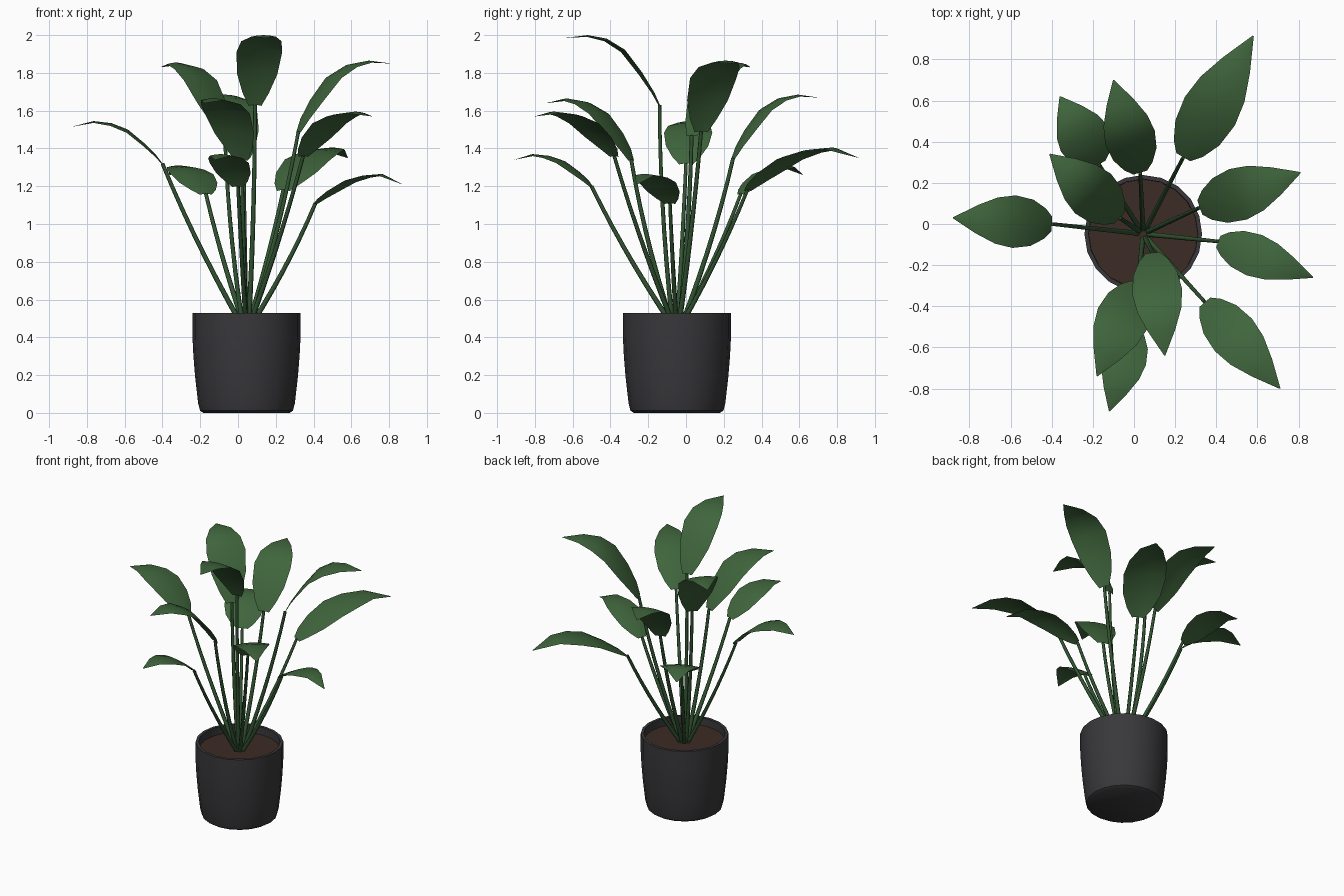
import bpy, bmesh, math
from mathutils import Vector

if "Cube" in bpy.data.objects:
    bpy.data.objects.remove(bpy.data.objects["Cube"])

CX, CY = 0.045, -0.048
SOIL_Z = 0.475


def material(name, rgb):
    m = bpy.data.materials.new(name)
    m.diffuse_color = (*rgb, 1)
    m.use_nodes = True
    m.node_tree.nodes["Principled BSDF"].inputs["Base Color"].default_value = m.diffuse_color
    return m


LEAF = material("leaf_green", (0.05, 0.13, 0.045))
STEM = material("stem_green", (0.03, 0.085, 0.03))
POT = material("dark_pot", (0.04, 0.04, 0.044))
SOIL = material("soil_brown", (0.045, 0.025, 0.018))


def make_object(name, bm, mat, angle=40):
    me = bpy.data.meshes.new(name)
    bm.to_mesh(me)
    bm.free()
    ob = bpy.data.objects.new(name, me)
    bpy.context.collection.objects.link(ob)
    me.materials.append(mat)
    bpy.ops.object.select_all(action='DESELECT')
    ob.select_set(True)
    bpy.context.view_layer.objects.active = ob
    bpy.ops.object.shade_smooth_by_angle(angle=math.radians(angle))
    return ob


def bridge(bm, a, b, closed=True):
    n = len(a)
    for i in range(n if closed else n - 1):
        j = (i + 1) % n
        bm.faces.new((a[i], a[j], b[j], b[i]))


def lathe(name, profile, mat, sides=20, cap=True):
    bm = bmesh.new()
    rings = [[bm.verts.new((CX + r * math.cos(2 * math.pi * i / sides),
                            CY + r * math.sin(2 * math.pi * i / sides), z))
              for i in range(sides)] for r, z in profile]
    for a, b in zip(rings, rings[1:]):
        bridge(bm, a, b)
    if cap:
        bm.faces.new(rings[0][::-1])
    return make_object(name, bm, mat)


# Pot with a rounded foot and an inner wall down to the soil
lathe("pot", [(0.228, 0), (0.246, 0.012), (0.256, 0.05), (0.272, 0.19), (0.281, 0.30),
              (0.286, 0.40), (0.286, 0.53), (0.266, 0.53), (0.264, SOIL_Z - 0.02)], POT)

# Soil disc
bm = bmesh.new()
bm.faces.new([bm.verts.new((CX + 0.265 * math.cos(2 * math.pi * i / 20),
                            CY + 0.265 * math.sin(2 * math.pi * i / 20), SOIL_Z))
              for i in range(20)])
make_object("soil", bm, SOIL)


def stem(name, end, sides=6, steps=7):
    end = Vector(end)
    out = Vector((end.x - CX, end.y - CY, 0))
    start = Vector((CX, CY, SOIL_Z - 0.01)) + out.normalized() * 0.025
    ctrl = (start + end) / 2 + out.normalized() * 0.035
    bm = bmesh.new()
    rings = []
    for k in range(steps + 1):
        t = k / steps
        p = start * (1 - t) ** 2 + ctrl * 2 * t * (1 - t) + end * t * t
        d = ((ctrl - start) * (1 - t) + (end - ctrl) * t).normalized()
        u = d.cross(Vector((-out.y, out.x, 0))).normalized()
        v = d.cross(u)
        r = 0.014 - 0.004 * t
        rings.append([bm.verts.new(p + r * (u * math.cos(a) + v * math.sin(a)))
                      for a in (2 * math.pi * i / sides for i in range(sides))])
    for a, b in zip(rings, rings[1:]):
        bridge(bm, a, b)
    bm.faces.new(rings[0][::-1])
    bm.faces.new(rings[-1])
    make_object(name, bm, STEM, 70)


# Leaf outline: position along leaf, half width share, height share
OUTLINE = [(0, 0.28, 0), (0.07, 0.58, 0.2), (0.2, 0.88, 0.48), (0.38, 1.0, 0.80),
           (0.56, 0.88, 0.95), (0.76, 0.54, 1.0), (1, 0.02, None)]


def leaf(name, base, tip, peak, width):
    base, tip = Vector(base), Vector(tip)
    run = tip - base
    side = Vector((-run.y, run.x, 0)).normalized()
    bm = bmesh.new()
    rows = []
    for t, w, h in OUTLINE:
        p = base.lerp(tip, t)
        p.z = tip.z if h is None else base.z + (peak - base.z) * h
        rows.append([bm.verts.new(p + side * (s * w * width)
                                  - Vector((0, 0, 0.13 * width * w * s * s)))
                     for s in (1, 0.5, 0, -0.5, -1)])
    for a, b in zip(rows, rows[1:]):
        bridge(bm, a, b, closed=False)
    bmesh.ops.recalc_face_normals(bm, faces=bm.faces)
    bm.normal_update()
    if sum(f.normal.z for f in bm.faces) < 0:
        bmesh.ops.reverse_faces(bm, faces=bm.faces)
    make_object(name, bm, LEAF, 60)


# Each leaf: base point, tip point, highest point, half width
LEAVES = [
    ((-0.40, 0.00, 1.32), (-0.88, 0.03, 1.515), 1.545, 0.128),
    ((-0.07, 0.03, 1.47), (-0.41, 0.34, 1.83), 1.855, 0.13),
    ((-0.17, 0.29, 1.16), (-0.36, 0.62, 1.26), 1.31, 0.13),
    ((0.03, 0.25, 1.35), (-0.10, 0.70, 1.67), 1.685, 0.125),
    ((0.24, 0.325, 1.18), (0.58, 0.915, 1.35), 1.405, 0.14),
    ((0.32, 0.08, 1.49), (0.81, 0.25, 1.85), 1.865, 0.13),
    ((0.41, -0.085, 1.11), (0.87, -0.26, 1.21), 1.265, 0.105),
    ((0.345, -0.38, 1.36), (0.71, -0.80, 1.57), 1.595, 0.12),
    ((0.09, -0.14, 1.63), (0.15, -0.64, 1.985), 2.0, 0.122),
    ((0.02, -0.29, 1.34), (-0.18, -0.74, 1.64), 1.665, 0.13),
    ((0.00, -0.50, 1.20), (-0.12, -0.91, 1.34), 1.37, 0.108),
]
for n, (base, tip, peak, width) in enumerate(LEAVES, 1):
    leaf(f"leaf_{n}", base, tip, peak, width)
    stem(f"stem_{n}", base)
